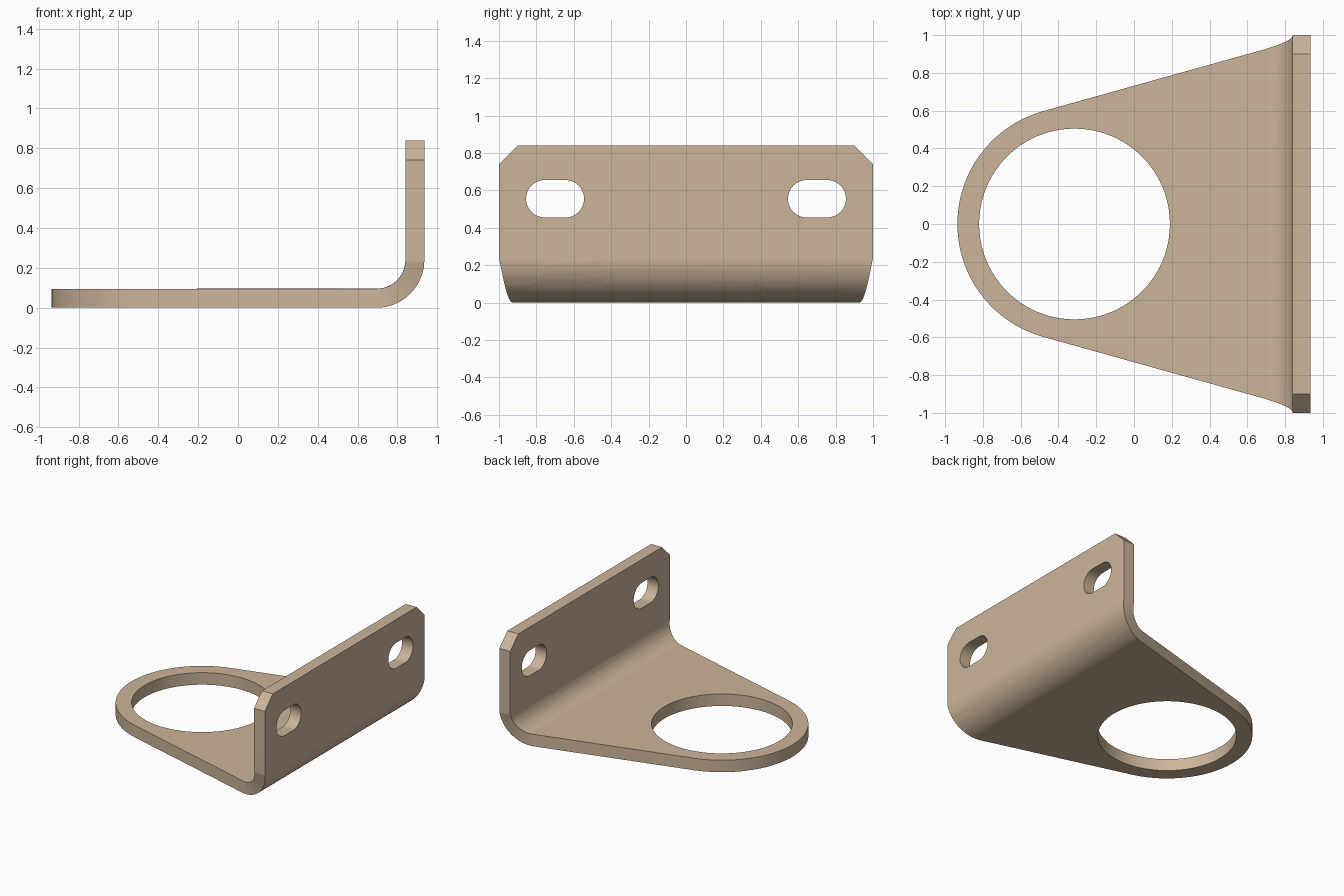
import bpy, bmesh
from math import sin, cos, tan, pi, radians
from mathutils import Vector

if "Cube" in bpy.data.objects:
    bpy.data.objects.remove(bpy.data.objects["Cube"])

T = 0.095                      # sheet thickness
X0, R = 0.695, 0.24            # bend start and outer bend radius
L = R * pi / 2                 # developed length of the bend
WALL_S = X0 + L                # where the upright wall starts in the flat pattern
TOP_S = WALL_S + 0.84 - R      # top edge of the wall
CX, RING_R, HOLE_R = -0.315, 0.62, 0.505
TAPER = radians(15.6)


def arc(cx, cy, r, a0, a1, n):
    return [(cx + r * cos(a0 + (a1 - a0) * i / n),
             cy + r * sin(a0 + (a1 - a0) * i / n)) for i in range(n + 1)]


def loop(bm, pts):
    vs = [bm.verts.new((x, y, 0)) for x, y in pts]
    return [bm.edges.new((vs[i - 1], vs[i])) for i in range(len(vs))]


# Flat sheet pattern: rounded end, tapered sides, chamfered wall
outline = arc(CX, 0, RING_R, pi / 2 + TAPER, 3 * pi / 2 - TAPER, 64)
tx, ty = outline[0]
y_bend = ty + (X0 - tx) * tan(TAPER)
right = [(X0, -y_bend), (WALL_S, -1), (TOP_S - 0.1, -1), (TOP_S, -0.9)]
outline += right + [(x, -y) for x, y in reversed(right)]

bm = bmesh.new()
edges = loop(bm, outline)

# Large round hole and the two slots
edges += loop(bm, arc(CX, 0, HOLE_R, 0, 2 * pi, 96)[:-1])
slot_s = WALL_S + 0.555 - R
for side in (-1, 1):
    cy = side * 0.7
    edges += loop(bm, arc(slot_s, cy + 0.055, 0.1, 0, pi, 20)
                  + arc(slot_s, cy - 0.055, 0.1, pi, 2 * pi, 20))
bmesh.ops.triangle_fill(bm, use_beauty=True, edges=edges, normal=(0, 0, 1))

# Cut lines across the bend
SEGS = 20
for i in range(SEGS + 1):
    bmesh.ops.bisect_plane(bm, geom=bm.verts[:] + bm.edges[:] + bm.faces[:], dist=1e-5,
                           plane_co=(X0 + L * i / SEGS, 0, 0), plane_no=(1, 0, 0))

# Give the sheet thickness
ext = bmesh.ops.extrude_face_region(bm, geom=bm.faces[:], use_keep_orig=True)
for v in ext["geom"]:
    if isinstance(v, bmesh.types.BMVert):
        v.co.z = T

# Fold the wall upright
for v in bm.verts:
    s, y, t = v.co
    if s > X0:
        a = min((s - X0) / L, 1) * pi / 2
        v.co = Vector((X0 + (R - t) * sin(a), y,
                       R - (R - t) * cos(a) + max(s - WALL_S, 0)))
bmesh.ops.dissolve_limit(bm, angle_limit=0.005, verts=bm.verts[:], edges=bm.edges[:])
bmesh.ops.recalc_face_normals(bm, faces=bm.faces[:])

mesh = bpy.data.meshes.new("mounting_bracket")
bm.to_mesh(mesh)
bm.free()
bracket = bpy.data.objects.new("mounting_bracket", mesh)
bpy.context.collection.objects.link(bracket)

# Tan finish, smooth bend with crisp edges
mat = bpy.data.materials.new("tan_metal")
mat.diffuse_color = (0.60, 0.46, 0.32, 1)
mat.use_nodes = True
mat.node_tree.nodes["Principled BSDF"].inputs["Base Color"].default_value = mat.diffuse_color
mesh.materials.append(mat)
bpy.context.view_layer.objects.active = bracket
bracket.select_set(True)
bpy.ops.object.shade_smooth_by_angle(angle=radians(30))
wn = bracket.modifiers.new("weighted_normals", 'WEIGHTED_NORMAL')
wn.keep_sharp = True
